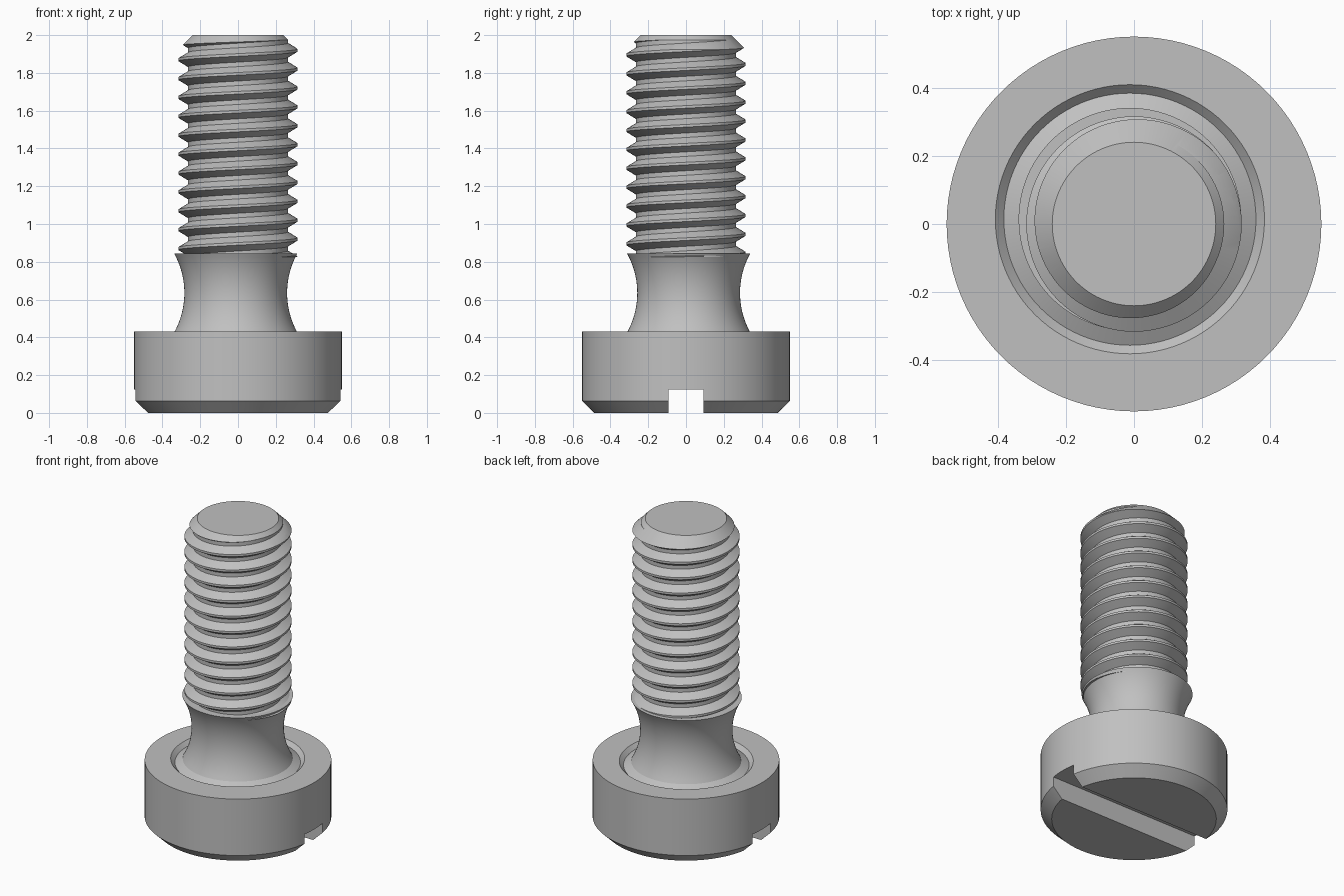
import bpy, bmesh, math

if "Cube" in bpy.data.objects:
    bpy.data.objects.remove(bpy.data.objects["Cube"])

steel = bpy.data.materials.new("light grey steel")
steel.use_nodes = True
GREY = (0.53, 0.53, 0.53, 1)
steel.diffuse_color = GREY
steel.node_tree.nodes["Principled BSDF"].inputs["Base Color"].default_value = GREY


def make_object(name, bm):
    bmesh.ops.recalc_face_normals(bm, faces=bm.faces)
    mesh = bpy.data.meshes.new(name)
    bm.to_mesh(mesh)
    bm.free()
    mesh.materials.append(steel)
    obj = bpy.data.objects.new(name, mesh)
    bpy.context.collection.objects.link(obj)
    return obj


def lathe(name, profile, centre=(0, 0), sides=96):
    """Closed solid of revolution from (radius, height) points."""
    bm = bmesh.new()
    rings = []
    for r, z in profile:
        rings.append([bm.verts.new((centre[0] + r * math.cos(math.tau * i / sides),
                                    centre[1] + r * math.sin(math.tau * i / sides), z))
                      for i in range(sides)])
    for low, high in zip(rings, rings[1:]):
        for i in range(sides):
            j = (i + 1) % sides
            bm.faces.new((low[i], low[j], high[j], high[i]))
    bm.faces.new(rings[0])
    bm.faces.new(rings[-1])
    return make_object(name, bm)


def box(name, size, location):
    bm = bmesh.new()
    bmesh.ops.create_cube(bm, size=1)
    bmesh.ops.scale(bm, vec=size, verts=bm.verts)
    bmesh.ops.translate(bm, vec=location, verts=bm.verts)
    return make_object(name, bm)


def combine(obj, cutter, operation):
    """Apply a boolean and discard the cutter."""
    mod = obj.modifiers.new("cut", 'BOOLEAN')
    mod.operation = operation
    mod.solver = 'EXACT'
    mod.object = cutter
    bpy.context.view_layer.update()
    result = bpy.data.meshes.new_from_object(
        obj.evaluated_get(bpy.context.evaluated_depsgraph_get()))
    obj.modifiers.clear()
    obj.data = result
    bpy.data.objects.remove(cutter)


def smooth(obj):
    bpy.ops.object.select_all(action='DESELECT')
    obj.select_set(True)
    bpy.context.view_layer.objects.active = obj
    bpy.ops.object.shade_smooth_by_angle(angle=math.radians(25))


HEAD_TOP, NECK_TOP, TOP = 0.43, 0.845, 2.0
NECK_CENTRE = (-0.012, 0.014)

# Slotted head with a shallow tapered recess around the neck
head = lathe("screw_head", [(0.485, 0), (0.55, 0.063), (0.55, HEAD_TOP)])
combine(head, box("slot_cutter", (1.4, 0.184, 0.25), (0, 0, 0)), 'DIFFERENCE')
combine(head, lathe("recess_cutter", [(0.37, 0.405), (0.42, 0.455)], NECK_CENTRE), 'DIFFERENCE')

# Waisted neck with a concave curve and a flared foot
waist_z, waist_r, bend = 0.635, 0.272, 0.43
neck_profile = [(0.37, 0.39), (0.37, 0.405)]
steps = 20
for i in range(steps + 1):
    z = HEAD_TOP + (NECK_TOP - HEAD_TOP) * i / steps
    neck_profile.append((waist_r + bend - math.sqrt(bend ** 2 - (z - waist_z) ** 2), z))
neck = lathe("waisted_neck", neck_profile, NECK_CENTRE)

# Helical thread, swept past both ends and then trimmed
PITCH, SEGMENTS, TURNS = 0.1, 72, 14
CREST, ROOT = 0.316, 0.265
tooth = [(ROOT, -0.038), (CREST, -0.007), (CREST, 0.007), (ROOT, 0.038)]
start = 0.72
bm = bmesh.new()
rows = []
for k in range(SEGMENTS * TURNS + 1):
    a = math.tau * k / SEGMENTS
    rise = start + PITCH * k / SEGMENTS
    rows.append([bm.verts.new((r * math.cos(a), r * math.sin(a), rise + dz)) for r, dz in tooth])
for k in range(len(rows) - 1):
    for j in range(len(tooth) - 1):
        bm.faces.new((rows[k][j], rows[k + 1][j], rows[k + 1][j + 1], rows[k][j + 1]))
    if k + SEGMENTS + 1 < len(rows):
        above, after = rows[k + SEGMENTS], rows[k + SEGMENTS + 1]
        bm.faces.new((rows[k][-1], rows[k + 1][-1], after[0], above[0]))
bottom = bm.verts.new((0, 0, start))
top = bm.verts.new((0, 0, start + PITCH * TURNS))
for edge in [e for e in bm.edges if e.is_boundary]:
    a, b = edge.verts
    bm.faces.new((a, b, bottom if a.co.z < 1.4 else top))
thread = make_object("threaded_shaft", bm)
trim = lathe("thread_trim", [(0.4, 0.825), (0.4, TOP - 0.16), (0.24, TOP)])
combine(thread, trim, 'INTERSECT')

for part in (head, neck, thread):
    smooth(part)
